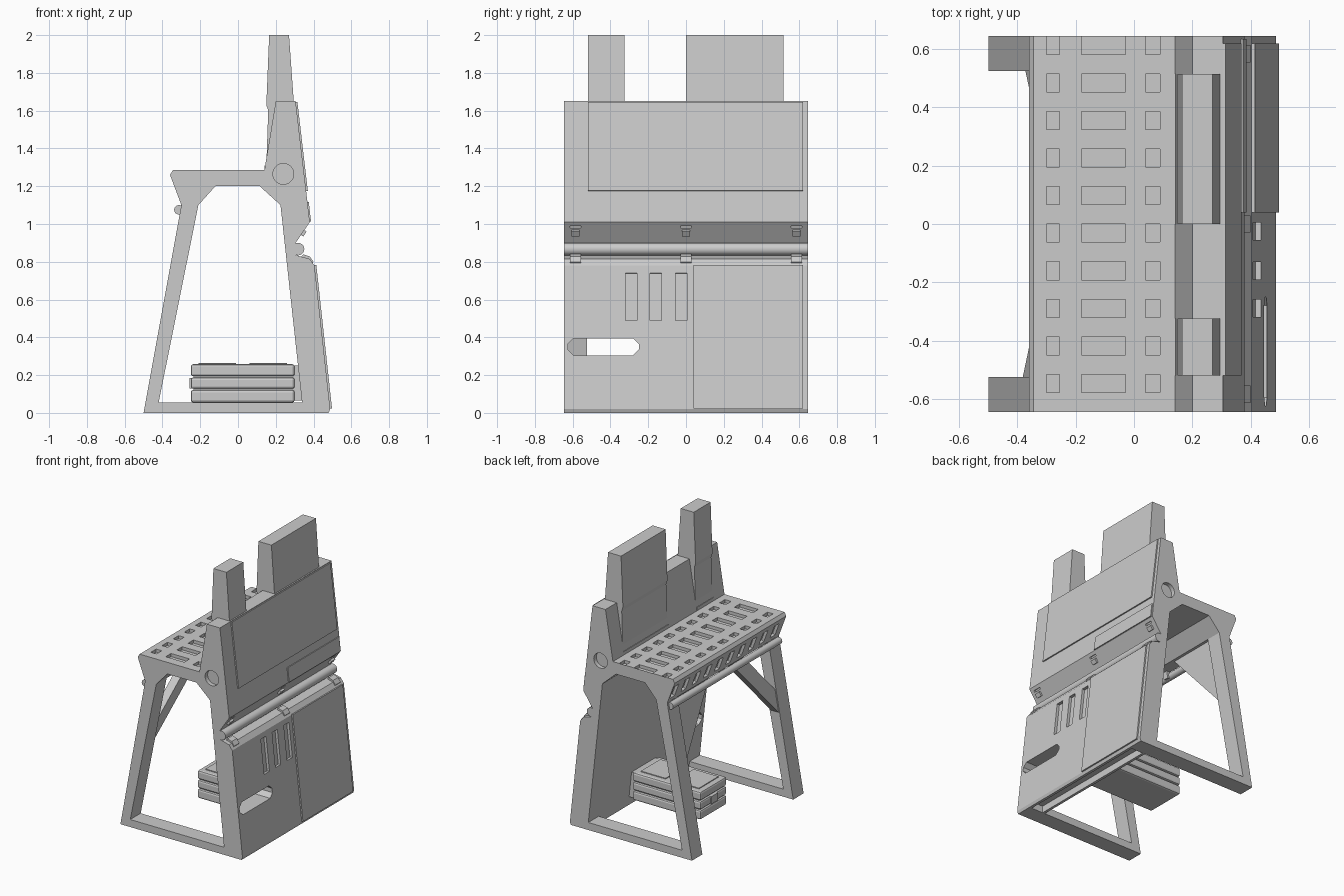
import bpy, bmesh, math
from mathutils import Vector

if "Cube" in bpy.data.objects:
    bpy.data.objects.remove(bpy.data.objects["Cube"])

grey = bpy.data.materials.new("light grey")
grey.diffuse_color = (0.6, 0.6, 0.6, 1)
grey.use_nodes = True
grey.node_tree.nodes["Principled BSDF"].inputs["Base Color"].default_value = grey.diffuse_color


def finish(name, bm, smooth=False):
    bmesh.ops.recalc_face_normals(bm, faces=bm.faces)
    me = bpy.data.meshes.new(name)
    bm.to_mesh(me)
    bm.free()
    me.materials.append(grey)
    ob = bpy.data.objects.new(name, me)
    bpy.context.collection.objects.link(ob)
    if smooth:
        bpy.ops.object.select_all(action='DESELECT')
        ob.select_set(True)
        bpy.context.view_layer.objects.active = ob
        bpy.ops.object.shade_smooth_by_angle()
    return ob


def add_prism(bm, ring0, ring1):
    a = [bm.verts.new(p) for p in ring0]
    b = [bm.verts.new(p) for p in ring1]
    n = len(a)
    bm.faces.new(a)
    bm.faces.new(b[::-1])
    for i in range(n):
        bm.faces.new((a[i], b[i], b[(i + 1) % n], a[(i + 1) % n]))


def add_extrude(bm, prof, y0, y1):
    """x/z profile extruded along y"""
    add_prism(bm, [(x, y0, z) for x, z in prof], [(x, y1, z) for x, z in prof])


def add_box(bm, x0, x1, y0, y1, z0, z1):
    add_extrude(bm, [(x0, z0), (x1, z0), (x1, z1), (x0, z1)], y0, y1)


def strip(p, q, lo, hi):
    """x/z quad lying along p-q, from offset lo to hi on its right-hand side"""
    p, q = Vector(p), Vector(q)
    d = (q - p).normalized()
    n = Vector((-d.y, d.x))
    return [p + n * lo, q + n * lo, q + n * hi, p + n * hi]


def circle(x, z, r, n=24):
    return [(x + r * math.cos(2 * math.pi * i / n), z + r * math.sin(2 * math.pi * i / n)) for i in range(n)]


def extrude(name, prof, *spans, smooth=False):
    bm = bmesh.new()
    for y0, y1 in spans:
        add_extrude(bm, prof, y0, y1)
    return finish(name, bm, smooth)


def lerp(p, q, z):
    t = (z - p[1]) / (q[1] - p[1])
    return (p[0] + (q[0] - p[0]) * t, z)


W = 0.645
UP_TOP, UP_BOT = (0.305, 1.65), (0.38, 1.01)
LOW_TOP, LOW_BOT = (0.405, 0.78), (0.488, 0.02)

# Main body: table, upper wall and lower wall as one profile
body = extrude("table_and_wall", [
    (-0.345, 1.285), (0.14, 1.285), (0.2, 1.65), UP_TOP, UP_BOT, (0.305, 0.9),
    (0.305, 0.835), (0.38, 0.815), LOW_TOP, LOW_BOT, (0.48, 0), (0.345, 0),
    (0.225, 1.1), (0.115, 1.2), (-0.12, 1.2), (-0.21, 1.1), (-0.3, 1.1), (-0.36, 1.26)], (-W, W))

# Cutters for the recesses
bm = bmesh.new()
for i in range(10):
    y = -0.5475 + 0.129 * i
    for x0, x1 in ((-0.3, -0.255), (-0.18, -0.03), (0.04, 0.09)):     # table slots
        add_box(bm, x0, x1, y - 0.031, y + 0.031, 1.262, 1.32)
    add_extrude(bm, strip((-0.347, 1.225), (-0.312, 1.132), -0.02, 0.02), y - 0.035, y + 0.02)
for y0, y1 in ((-W - 0.1, -W + 0.03), (W - 0.03, W + 0.1)):           # round end recess
    add_extrude(bm, circle(0.24, 1.265, 0.055, 32), y0, y1)
for y0 in (-0.055, -0.19, -0.32):                                     # vertical vents
    add_extrude(bm, strip(lerp(LOW_TOP, LOW_BOT, 0.74), lerp(LOW_TOP, LOW_BOT, 0.49), -0.02, 0.03), y0, y0 + 0.06)
for y in (-0.585, 0, 0.585):                                          # slits above the pipe
    add_extrude(bm, strip((0.366, 0.99), (0.359, 0.98), -0.015, 0.02), y - 0.03, y + 0.03)
add_box(bm, 0.365, 0.46, -0.525, 0.525, -0.05, 0.05)                  # hollow underside
c = 0.03
slot = [(-0.625 + c, 0.305), (-0.25 - c, 0.305), (-0.25, 0.305 + c), (-0.25, 0.395 - c),
        (-0.25 - c, 0.395), (-0.625 + c, 0.395), (-0.625, 0.395 - c), (-0.625, 0.305 + c)]
add_prism(bm, [(0.25, y, z) for y, z in slot], [(0.7, y, z) for y, z in slot])
cutter = finish("recess_cutter", bm)
cutter.hide_render = True
mod = body.modifiers.new("cut", 'BOOLEAN')
mod.operation = 'DIFFERENCE'
mod.solver = 'EXACT'
mod.object = cutter
bpy.context.view_layer.update()
body.data = bpy.data.meshes.new_from_object(body.evaluated_get(bpy.context.evaluated_depsgraph_get()))
body.modifiers.clear()
bpy.data.objects.remove(cutter)

# End frames: leg and floor bar
extrude("end_frames", [(-0.5, 0), (0.36, 0), (0.345, 0.055), (-0.42, 0.055), (-0.21, 1.1), (-0.3, 1.1)],
        (-W, -0.525), (0.525, W))


# Braces between legs and table, in the slanted plane of the legs
def brace(name, pts):
    def at(off):
        return [(-0.5 + 0.2 / 1.1 * z + off, y, z) for y, z in pts]
    b = bmesh.new()
    add_prism(b, at(0.008), at(0.07))
    finish(name, b)


brace("open_brace", [(-0.53, 0.6), (-0.1, 1.1), (-0.24, 1.1), (-0.53, 0.76)])
brace("solid_brace", [(0.53, 0.65), (0.15, 1.1), (0.53, 1.1)])

# Two towers on the wall
extrude("towers", [(0.14, 1.28), (0.14, 1.31), (0.15, 1.31), (0.16, 1.6), (0.15, 1.63), (0.165, 2),
                   (0.27, 2), (0.295, 1.65), (0.27, 1.3)], (-0.52, -0.325), (0, 0.515))

# Raised plates on the outer wall
extrude("upper_plate", strip(lerp(UP_TOP, UP_BOT, 1.645), lerp(UP_TOP, UP_BOT, 1.175), -0.01, 0.009), (-0.52, 0.62))
extrude("middle_plate", strip(lerp(UP_TOP, UP_BOT, 1.115), lerp(UP_TOP, UP_BOT, 1.012), -0.01, 0.007), (0.04, 0.635))
extrude("lower_plate", strip(lerp(LOW_TOP, LOW_BOT, 0.782), lerp(LOW_TOP, LOW_BOT, 0.022), -0.01, 0.01), (0.04, 0.62))

# Pipes along the wall and under the table edge
extrude("wall_pipe", circle(0.318, 0.867, 0.033), (-W, W), smooth=True)
extrude("table_pipe", circle(-0.313, 1.075, 0.025), (-0.63, 0.63), smooth=True)
extrude("pipe_brackets", [(-0.3, 1.105), (-0.27, 1.105), (-0.28, 1.05), (-0.315, 1.06)],
        *[(y - 0.02, y + 0.02) for y in (-0.58, 0, 0.58)])

# Hooks above and below the wall pipe
hooks = [(y - 0.022, y + 0.022) for y in (-0.585, 0, 0.585)]
extrude("upper_hooks", strip((0.352, 0.968), (0.334, 0.942), -0.015, 0.014), *hooks)
extrude("lower_hooks", [(0.33, 0.82), (0.345, 0.84), (0.38, 0.828), (0.4, 0.8), (0.39, 0.785)],
        *[(a - 0.008, b + 0.008) for a, b in hooks])

# Three-layer box on the inside of the wall
box = bmesh.new()
for z0, z1 in ((0.055, 0.122), (0.128, 0.188), (0.194, 0.258)):
    add_box(box, -0.25, 0.3, -0.115, 0.19, z0, z1)
bmesh.ops.bevel(box, geom=box.edges[:], offset=0.013, segments=2, profile=0.5, affect='EDGES')
finish("box_layers", box)
details = bmesh.new()
add_box(details, -0.235, 0.345, -0.1, 0.175, 0.065, 0.25)
for x0 in (-0.21, 0.06):
    add_box(details, x0, x0 + 0.2, -0.075, 0.15, 0.25, 0.264)
add_box(details, -0.257, -0.24, 0.0, 0.075, 0.13, 0.185)
finish("box_core", details)
